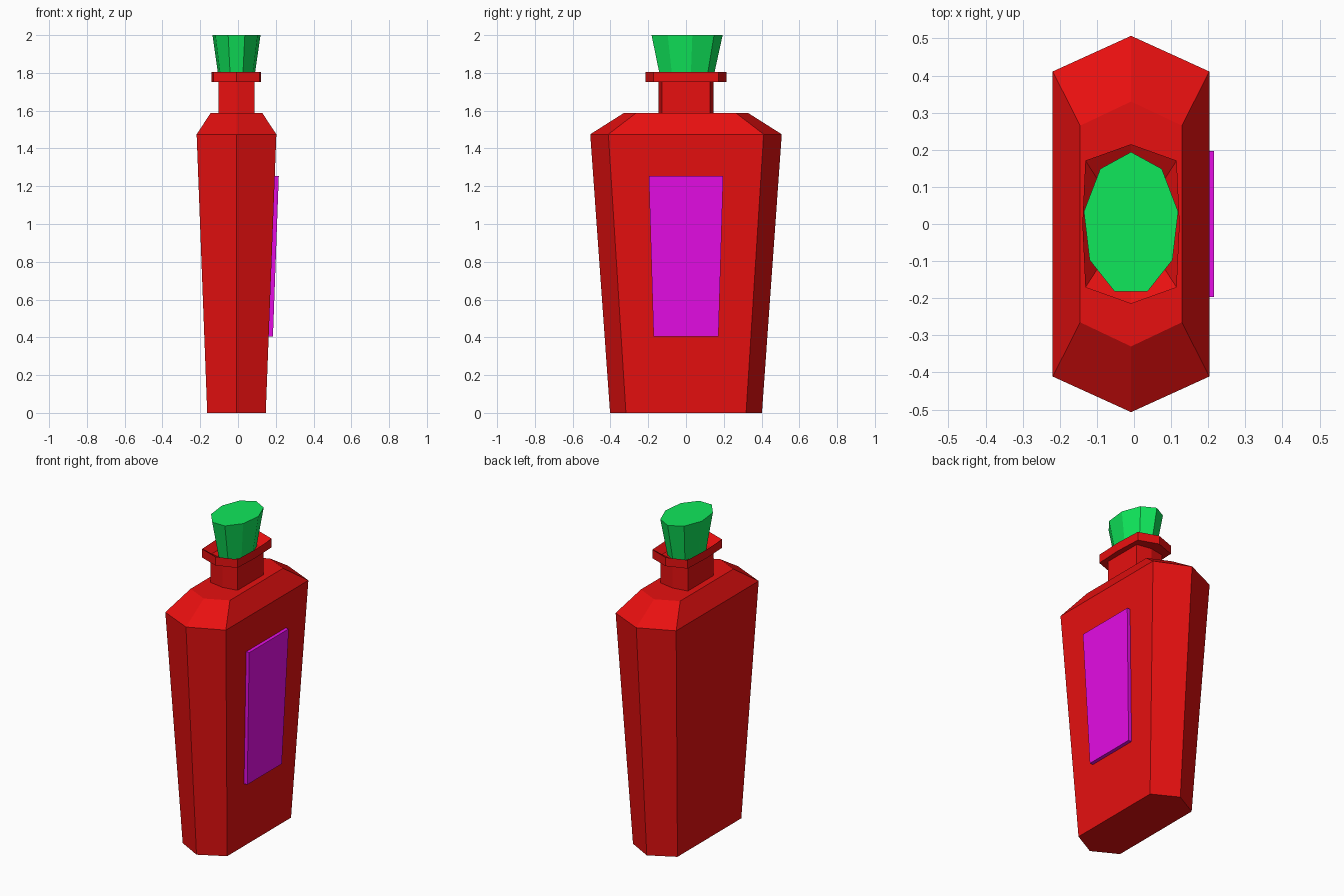
import bpy
import bmesh
from math import sin, cos, tau

cube = bpy.data.objects.get("Cube")
if cube:
    bpy.data.objects.remove(cube, do_unlink=True)

AXIS_X = -0.008  # the label pushes the bottle slightly off centre


def material(name, colour):
    mat = bpy.data.materials.new(name)
    mat.use_nodes = True
    mat.diffuse_color = (*colour, 1)
    mat.node_tree.nodes["Principled BSDF"].inputs["Base Color"].default_value = (*colour, 1)
    return mat


def loft(name, rings, mat):
    """Skin a list of closed point rings and cap both ends."""
    bm = bmesh.new()
    loops = [[bm.verts.new(p) for p in ring] for ring in rings]
    for low, high in zip(loops, loops[1:]):
        for i in range(len(low)):
            j = (i + 1) % len(low)
            bm.faces.new((low[i], low[j], high[j], high[i]))
    bm.faces.new(loops[0][::-1])
    bm.faces.new(loops[-1])
    bmesh.ops.recalc_face_normals(bm, faces=bm.faces)
    mesh = bpy.data.meshes.new(name)
    bm.to_mesh(mesh)
    bm.free()
    mesh.materials.append(mat)
    obj = bpy.data.objects.new(name, mesh)
    bpy.context.collection.objects.link(obj)
    return obj


def bottle_ring(half_x, flat_y, tip_y, z, bulge=0):
    """Long hexagon pointed at front and back, with a midpoint on each side."""
    outline = [(0, -tip_y), (half_x, -flat_y), (half_x + bulge, 0), (half_x, flat_y),
               (0, tip_y), (-half_x, flat_y), (-half_x - bulge, 0), (-half_x, -flat_y)]
    return [(AXIS_X + x, y, z) for x, y in outline]


def stopper_ring(scale, z, sides=9):
    return [(AXIS_X + 0.129 * scale * sin(tau * i / sides),
             0.194 * scale * cos(tau * i / sides), z) for i in range(sides)]


red = material("red glass", (0.8, 0.005, 0.005))
green = material("green stopper", (0.005, 0.8, 0.105))
magenta = material("magenta label", (0.79, 0.004, 0.79))

# Bottle: body, shoulder, neck, collar and funnel-shaped mouth
loft("bottle", [
    bottle_ring(0.155, 0.318, 0.402, 0),
    bottle_ring(0.211, 0.411, 0.507, 1.475),
    bottle_ring(0.137, 0.265, 0.33, 1.587),
    bottle_ring(0.095, 0.128, 0.145, 1.587),
    bottle_ring(0.095, 0.128, 0.145, 1.752),
    bottle_ring(0.123, 0.171, 0.215, 1.752, 0.008),
    bottle_ring(0.123, 0.171, 0.215, 1.806, 0.008),
    bottle_ring(0.09, 0.12, 0.14, 1.765),
], red)

# Faceted stopper, widening upward
loft("stopper", [stopper_ring(0.73, 1.76), stopper_ring(1, 2)], green)


# Label: tapered slab leaning with the side wall
def label_ring(offset):
    return [(x + offset, y, z) for x, y, z in (
        (0.165, -0.172, 0.405), (0.165, 0.172, 0.405),
        (0.196, 0.197, 1.255), (0.196, -0.197, 1.255))]


loft("label", [label_ring(-0.01), label_ring(0.02)], magenta)
